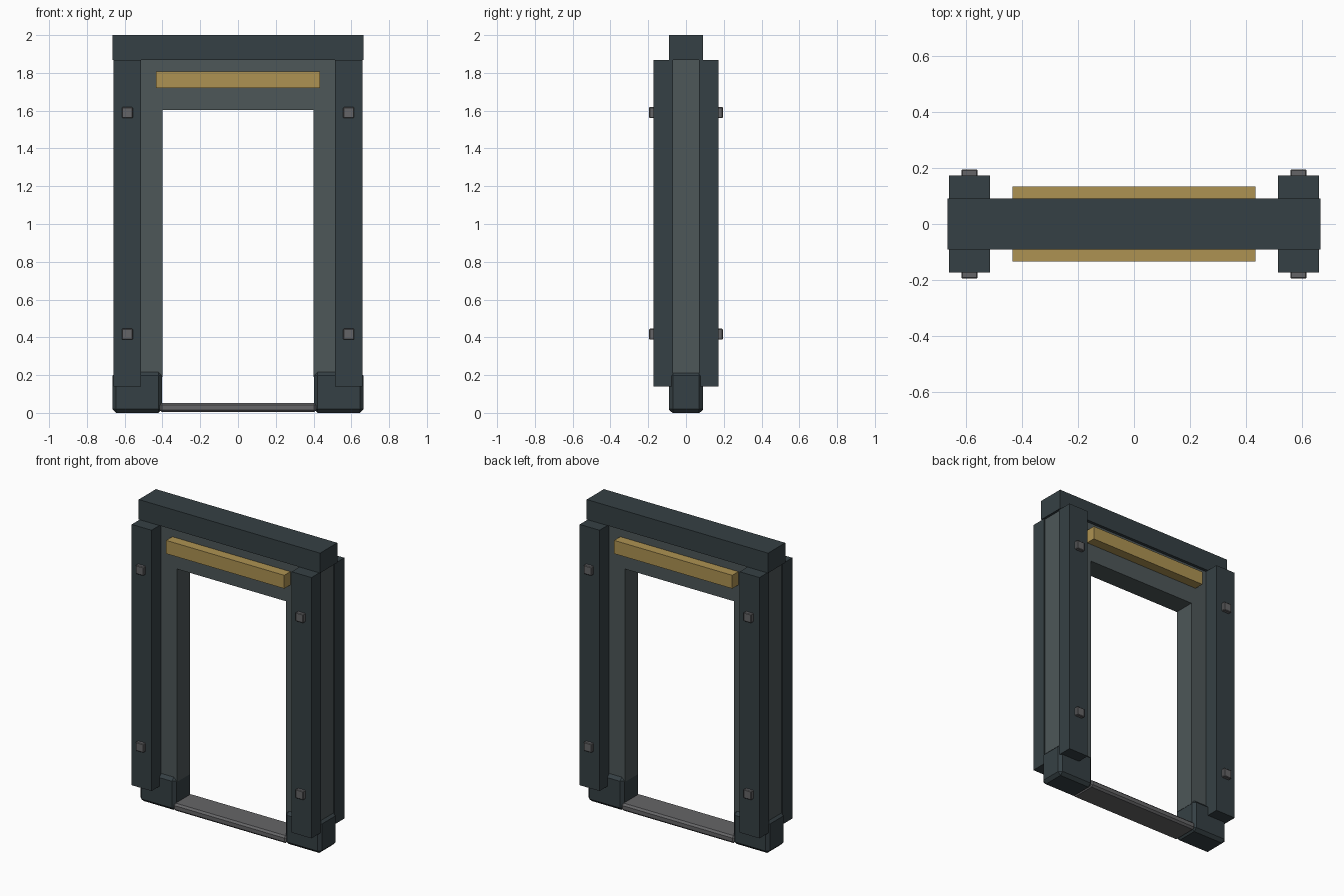
import bpy

if "Cube" in bpy.data.objects:
    bpy.data.objects.remove(bpy.data.objects["Cube"])


def material(name, rgb):
    m = bpy.data.materials.new(name)
    m.diffuse_color = (*rgb, 1)
    m.use_nodes = True
    m.node_tree.nodes["Principled BSDF"].inputs["Base Color"].default_value = m.diffuse_color
    return m


DARK = material("dark_slate", (0.036, 0.051, 0.058))
STONE = material("grey_slate", (0.075, 0.095, 0.098))
METAL = material("steel", (0.13, 0.13, 0.135))
GOLD = material("brass", (0.42, 0.29, 0.085))


def box(name, x, y, z, mat, chamfer=0):
    """Box from (min, max) ranges, with an optional flat chamfer."""
    lo, hi = zip(x, y, z)
    bpy.ops.mesh.primitive_cube_add(
        size=1, location=[(a + b) / 2 for a, b in zip(lo, hi)])
    o = bpy.context.object
    o.name = name
    o.scale = [b - a for a, b in zip(lo, hi)]
    bpy.ops.object.transform_apply(location=False, rotation=False, scale=True)
    o.data.materials.append(mat)
    if chamfer:
        b = o.modifiers.new("chamfer", 'BEVEL')
        b.width = chamfer
        b.segments = 1
    return o


def span(a, b, s):
    return tuple(sorted((a * s, b * s)))


# Top beam, inner header and threshold
box("lintel", (-0.665, 0.665), (-0.09, 0.09), (1.868, 2.0), DARK)
box("header", (-0.40, 0.40), (-0.07, 0.07), (1.603, 1.868), STONE)
box("threshold", (-0.415, 0.415), (-0.09, 0.09), (0.004, 0.053), METAL, 0.012)

for sx, side in ((-1, "left"), (1, "right")):
    # Jamb standing on a chamfered foot block
    box(f"jamb_{side}", span(0.40, 0.65, sx), (-0.07, 0.07), (0.19, 1.868), STONE)
    box(f"foot_{side}", span(0.402, 0.665, sx), (-0.09, 0.09), (0.0, 0.217), DARK, 0.02)

for sy, face in ((-1, "front"), (1, "back")):
    # Sign bar over the opening
    box(f"sign_bar_{face}", (-0.433, 0.433), span(0.065, 0.134, sy), (1.72, 1.808), GOLD)
    for sx, side in ((-1, "left"), (1, "right")):
        # Cover strips and their bolts
        box(f"cover_strip_{face}_{side}", span(0.514, 0.659, sx),
            span(0.07, 0.172, sy), (0.139, 1.868), DARK)
        for z, level in ((0.417, "lower"), (1.59, "upper")):
            box(f"bolt_{face}_{side}_{level}", span(0.557, 0.615, sx),
                span(0.165, 0.195, sy), (z - 0.029, z + 0.029), METAL, 0.004)
